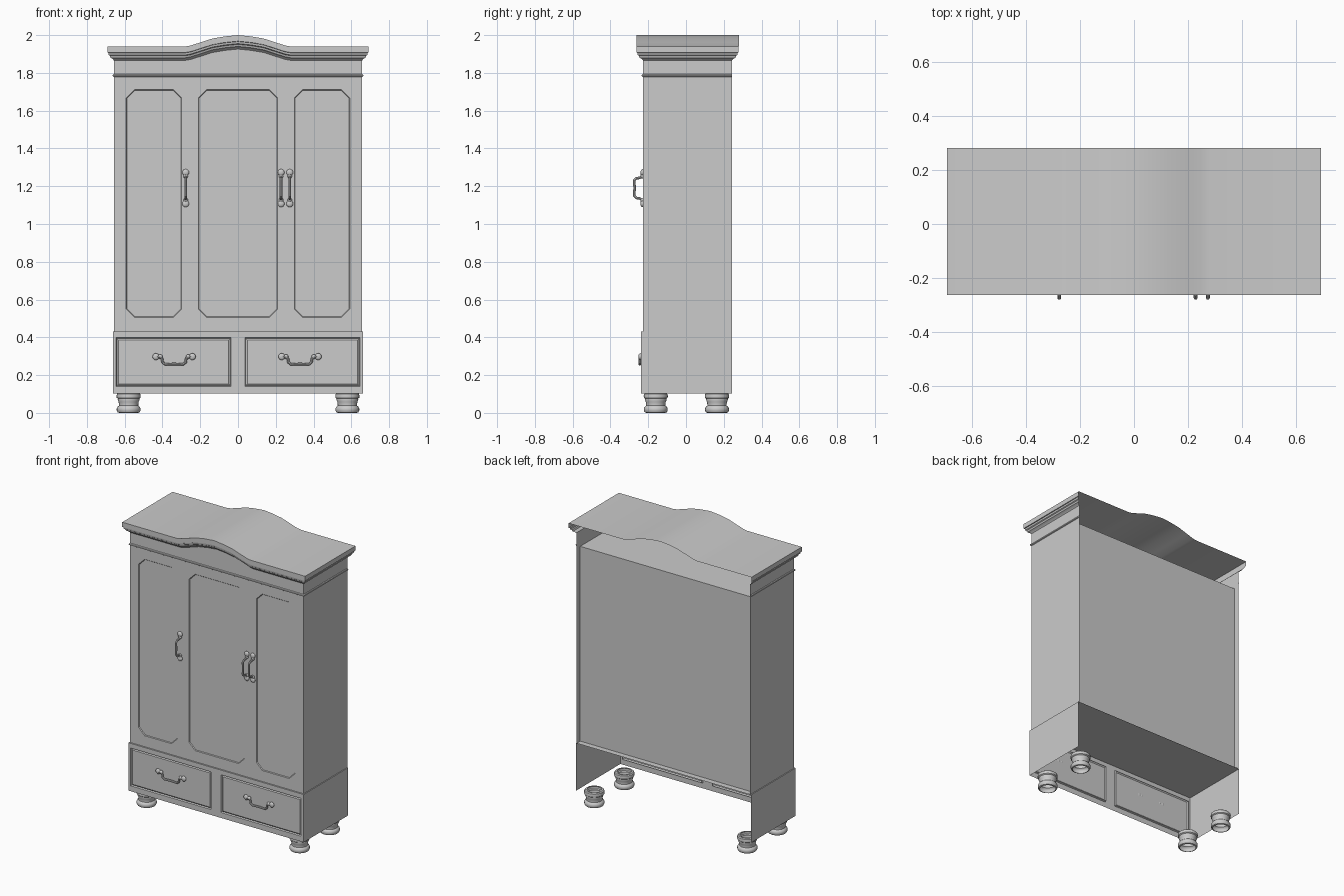
import bpy, bmesh, math

if "Cube" in bpy.data.objects:
    bpy.data.objects.remove(bpy.data.objects["Cube"])

ARCH = [(0, .06), (.07, .053), (.135, .042), (.2, .021), (.25, .005), (.28, 0)]
ARCH = [(-x, h) for x, h in ARCH[:0:-1]] + ARCH
W, FRONT, BACK = .657, -.228, .244
BW, BFRONT, BZ = .663, -.238, .103


def make(name, verts, faces, smooth=False):
    bm = bmesh.new()
    vs = [bm.verts.new(v) for v in verts]
    for f in faces:
        bm.faces.new([vs[i] for i in f])
    bmesh.ops.remove_doubles(bm, verts=bm.verts, dist=1e-5)
    bmesh.ops.recalc_face_normals(bm, faces=bm.faces)
    me = bpy.data.meshes.new(name)
    bm.to_mesh(me)
    bm.free()
    ob = bpy.data.objects.new(name, me)
    bpy.context.collection.objects.link(ob)
    if smooth:
        smooth_object(ob)
    return ob


def smooth_object(ob):
    bpy.ops.object.select_all(action='DESELECT')
    ob.select_set(True)
    bpy.context.view_layer.objects.active = ob
    bpy.ops.object.shade_smooth_by_angle(angle=math.radians(35))


def skin(name, rows, closed=False, cap=False, smooth=False):
    """Join equal-length rows of points with quads."""
    n = len(rows[0])
    verts = [p for r in rows for p in r]
    faces = []
    for j in range(len(rows) - 1):
        for i in range(n if closed else n - 1):
            k = (i + 1) % n
            faces.append((j*n + i, j*n + k, (j+1)*n + k, (j+1)*n + i))
    if cap:
        faces.append([(len(rows) - 1)*n + i for i in range(n)])
    return make(name, verts, faces, smooth)


def ring(x0, x1, z0, z1, y, c=0):
    """Rectangle with clipped corners, facing the front."""
    return [(x0+c, y, z0), (x1-c, y, z0), (x1, y, z0+c), (x1, y, z1-c),
            (x1-c, y, z1), (x0+c, y, z1), (x0, y, z1-c), (x0, y, z0+c)]


def panelled(name, outer, panel, y, depth, c, raised=0):
    """Front with a recessed, clipped-corner panel."""
    def inset(r, d):
        return r[0]+d, r[1]-d, r[2]+d, r[3]-d
    rows = [ring(*outer, y), ring(*panel, y, c),
            ring(*inset(panel, .004), y + depth, max(c - .002, 0))]
    if raised:
        rows.append(ring(*inset(panel, .012), y + depth - raised, max(c - .007, 0)))
    return skin(name, rows, True, True)


def handle(name, cx, cz, k, vertical):
    """Bail handle: rosettes at both ends joined by a bent bar."""
    half = [(-.09, 0), (-.066, .002), (-.06, .014), (-.058, .03), (-.045, .041), (0, .039)]
    path = half + [(-t, d) for t, d in half[-2::-1]]
    y0 = FRONT - .005 if vertical else BFRONT - .007
    cu = bpy.data.curves.new(name, 'CURVE')
    cu.dimensions = '3D'
    cu.bevel_depth = .007
    cu.bevel_resolution = 2
    cu.use_fill_caps = True
    sp = cu.splines.new('POLY')
    sp.points.add(len(path) - 1)
    for p, (t, d) in zip(sp.points, path):
        p.co = (cx, y0 - d, cz + t*k, 1) if vertical else (cx + t*k, y0, cz - d, 1)
    ob = bpy.data.objects.new(name, cu)
    bpy.context.collection.objects.link(ob)
    bpy.ops.object.select_all(action='DESELECT')
    ob.select_set(True)
    bpy.context.view_layer.objects.active = ob
    bpy.ops.object.convert(target='MESH')
    smooth_object(bpy.context.view_layer.objects.active)
    for s in (-1, 1):
        for off, r in ((.092, .018), (.07, .012)):
            t = s*off*k
            loc = (cx, y0 + .002, cz + t) if vertical else (cx + t, y0 + .003, cz)
            bpy.ops.mesh.primitive_uv_sphere_add(segments=16, ring_count=8, radius=1, location=loc)
            b = bpy.context.object
            b.name = name + "_rosette"
            b.scale = (r, .010, r)
            smooth_object(b)


# crown: stepped cornice swept round the front and sides, following the arch
def crown_row(o, dz):
    x, y = W + o, FRONT - o
    top = 1.94 + dz
    return ([(-x, BACK + o, top), (-x, y, top)] + [(a, y, top + h) for a, h in ARCH]
            + [(x, y, top), (x, BACK + o, top)])


CORNICE = [(.035, 0), (.035, -.032), (.03, -.034), (.028, -.045), (.022, -.049),
           (.018, -.06), (.008, -.065), (0, -.074)]
skin("crown_cornice", [crown_row(*p) for p in CORNICE], smooth=True)
line = [(-W - .035, 0)] + ARCH + [(W + .035, 0)]
skin("crown_top", [[(x, y, 1.94 + h) for x, h in line] for y in (FRONT - .035, BACK + .037)], smooth=True)

# frieze below the arch
line = [(-W, 0)] + ARCH + [(W, 0)]
skin("frieze", [[(x, FRONT, 1.765) for x, h in line], [(x, FRONT, 1.866 + h) for x, h in line]])

# thin bead round the frieze
rows = []
for o, z in ((0, 1.778), (.005, 1.781), (.007, 1.786), (.005, 1.791), (0, 1.794)):
    x, y = W + o, FRONT - o
    rows.append([(-x, BACK, z), (-x, y, z), (x, y, z), (x, BACK, z)])
skin("frieze_bead", rows)

# carcass: sides, recessed back, top shelf, base sides
for s, n in ((-1, "left"), (1, "right")):
    skin(n + "_side", [[(s*W, y, z) for y in (FRONT, BACK)] for z in (.43, 1.87)])
    skin(n + "_base_side", [[(s*BW, y, z) for y in (BFRONT, BACK)] for z in (BZ, .43)])
skin("back_panel", [[(x, .205, z) for x in (-W, W)] for z in (.43, 1.762)])
skin("top_shelf", [[(x, y, 1.762) for x in (-W, W)] for y in (FRONT + .006, .205)])
skin("bottom_deck", [[(x, y, .43) for x in (-BW, BW)] for y in (BFRONT, BACK)])

# doors, flush with each other
DZ = (.43, 1.765)
PZ = (.505, 1.712)
panelled("middle_door", (-.252, .252, *DZ), (-.21, .21, *PZ), FRONT, .005, .045)
panelled("left_door", (-W, -.252, *DZ), (-.592, -.298, *PZ), FRONT, .005, .045)
panelled("right_door", (.252, W, *DZ), (.298, .592, *PZ), FRONT, .005, .045)

# drawers
panelled("left_drawer", (-BW, 0, BZ, .43), (-.645, -.037, .14, .398), BFRONT, .01, 0, .006)
panelled("right_drawer", (0, BW, BZ, .43), (.037, .645, .14, .398), BFRONT, .01, 0, .006)

# handles
for i, x in enumerate((-.277, .228, .274)):
    handle("door_handle_%d" % (i + 1), x, 1.19, .9, True)
for n, x in (("left", -.338), ("right", .328)):
    handle(n + "_drawer_handle", x, .298, 1.05, False)

# turned feet, hollow and open at both ends
FOOT = [(.05, 0), (.058, .003), (.063, .012), (.063, .024), (.058, .033), (.051, .038), (.051, .044),
        (.053, .058), (.058, .07), (.057, .075), (.063, .08), (.064, .09), (.062, .1), (.056, .105), (.045, .105)]
N = 24
for sx, nx in ((-1, "left"), (1, "right")):
    for sy, ny in ((-1, "front"), (1, "back")):
        rows = [[(sx*.579 + r*math.cos(2*math.pi*i/N), .002 + sy*.162 + r*math.sin(2*math.pi*i/N), z)
                 for i in range(N)] for r, z in FOOT]
        skin("%s_%s_foot" % (ny, nx), rows, True, False, True)
